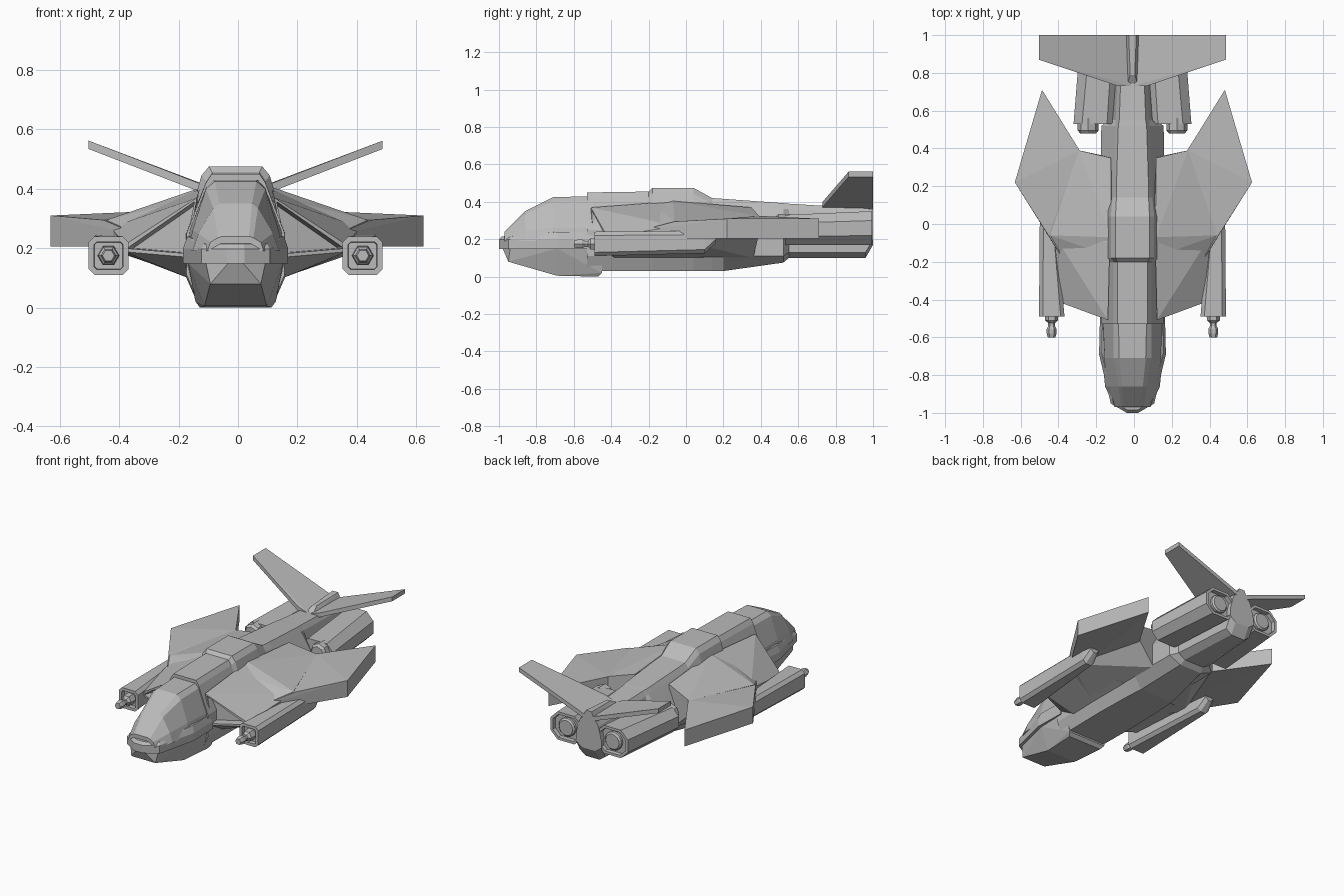
import bpy, bmesh, math
from mathutils import Vector, Matrix

cube = bpy.data.objects.get("Cube")
if cube:
    bpy.data.objects.remove(cube)

CX = -0.008  # shared centre line

hull_grey = bpy.data.materials.new("hull_grey")
hull_grey.use_nodes = True
hull_grey.diffuse_color = (0.5, 0.5, 0.5, 1)
bsdf = next(n for n in hull_grey.node_tree.nodes if n.type == 'BSDF_PRINCIPLED')
bsdf.inputs["Base Color"].default_value = (0.5, 0.5, 0.5, 1)


def finish(name, bm, mirror=False, cx=CX):
    bmesh.ops.recalc_face_normals(bm, faces=bm.faces[:])
    me = bpy.data.meshes.new(name)
    bm.to_mesh(me)
    bm.free()
    me.materials.append(hull_grey)
    ob = bpy.data.objects.new(name, me)
    ob.location.x = cx
    bpy.context.scene.collection.objects.link(ob)
    if mirror:
        mod = ob.modifiers.new("Mirror", 'MIRROR')
        mod.use_clip = False
        mod.use_mirror_merge = False
    return ob


def recess(bm, direction, rim, depth):
    """Sink the largest face that looks along the direction."""
    bm.normal_update()
    facing = [f for f in bm.faces if f.normal.dot(Vector(direction)) > 0.8]
    face = max(facing, key=lambda f: f.calc_area())
    bmesh.ops.inset_region(bm, faces=[face], thickness=rim, depth=0)
    shift = face.normal * -depth
    ring = bmesh.ops.inset_region(bm, faces=[face], thickness=0.002, depth=0)
    bmesh.ops.translate(bm, verts=face.verts[:], vec=shift)


def hull(name, pts, mirror=True, cx=CX, both=False, recesses=()):
    """Solid stretched around a few corner points."""
    bm = bmesh.new()
    if both:
        pts = pts + [(-x, y, z) for x, y, z in pts]
    for p in pts:
        bm.verts.new(p)
    res = bmesh.ops.convex_hull(bm, input=bm.verts[:])
    loose = [v for v in bm.verts if not v.link_faces]
    bmesh.ops.delete(bm, geom=loose, context='VERTS')
    bmesh.ops.dissolve_limit(bm, angle_limit=math.radians(2),
                             verts=bm.verts[:], edges=bm.edges[:])
    bmesh.ops.recalc_face_normals(bm, faces=bm.faces[:])
    for r in recesses:
        recess(bm, *r)
    return finish(name, bm, mirror, cx)


def loft(name, rows):
    """Symmetric body from (y, half section) rows, bottom to top."""
    bm = bmesh.new()
    rings = []
    for y, half in rows:
        full = half + [(-x, z) for x, z in reversed(half)]
        rings.append([bm.verts.new((x, y, z)) for x, z in full])
    n = len(rings[0])
    for a, b in zip(rings, rings[1:]):
        for i in range(n):
            j = (i + 1) % n
            bm.faces.new((a[i], a[j], b[j], b[i]))
    bm.faces.new(rings[0])
    bm.faces.new(rings[-1])
    return finish(name, bm)


def tube(name, x, z, stops, sides):
    """Turned part along y from (y, radius) stops, on both sides."""
    bm = bmesh.new()
    rings = []
    for y, r in stops:
        rings.append([bm.verts.new((x + r * math.cos(math.tau * i / sides), y,
                                    z + r * math.sin(math.tau * i / sides)))
                      for i in range(sides)])
    for a, b in zip(rings, rings[1:]):
        for i in range(sides):
            j = (i + 1) % sides
            bm.faces.new((a[i], a[j], b[j], b[i]))
    bm.faces.new(rings[0])
    bm.faces.new(rings[-1])
    return finish(name, bm, True)


def octagon(x0, x1, z0, z1, c, y):
    return [(x0 + c, y, z0), (x1 - c, y, z0), (x1, y, z0 + c), (x1, y, z1 - c),
            (x1 - c, y, z1), (x0 + c, y, z1), (x0, y, z1 - c), (x0, y, z0 + c)]


# Main fuselage: y, belly half width, belly z, side half width, shoulder, ridge, top z
body = []
for y, b, zb, w, s, t, zt in [
        (-0.53, .13, .03, .165, .10, .08, .45), (-0.20, .135, .03, .17, .10, .08, .455),
        (-0.18, .135, .03, .17, .115, .09, .475), (0.04, .13, .03, .17, .115, .09, .475),
        (0.14, .125, .03, .17, .105, .085, .42), (0.20, .12, .03, .17, .105, .085, .416),
        (0.52, .08, .075, .165, .09, .075, .393), (0.55, .07, .10, .12, .09, .07, .39),
        (0.96, .05, .10, .09, .07, .055, .365), (1.0, .05, .17, .09, .07, .055, .36)]:
    body.append((y, [(b, zb), (w, max(.11, zb + .03)), (w, .25), (s, zt - .03), (t, zt)]))
loft("fuselage", body)

# Cockpit canopy
loft("canopy", [
    (-0.97, [(.095, .19), (.085, .22), (.06, .235), (.045, .24)]),
    (-0.86, [(.145, .19), (.125, .25), (.075, .335), (.055, .35)]),
    (-0.71, [(.16, .19), (.145, .26), (.10, .40), (.07, .425)]),
    (-0.50, [(.165, .19), (.155, .26), (.10, .405), (.075, .43)])])

# Belt around the nose, bevelled on its upper edge
plan = [(.03, -1.0), (.115, -.95), (.177, -.69), (.172, -.49)]
hull("nose_belt", [(x, y, z) for x, y in plan for z in (.148, .198)]
     + [(x * .92, y * .985, .24 if y > -.8 else .215) for x, y in plan],
     mirror=False, both=True)

# Chin below the belt
hull("chin", [(.025, -.98, .15), (.10, -.94, .15), (.16, -.69, .15), (.165, -.45, .15),
              (.085, -.95, .08), (.105, -.69, .005), (.12, -.47, 0), (.135, -.45, .02)],
     mirror=False, both=True)

# Shoulders carrying the air intakes
front = [(.13, .37), (.18, .335), (.372, .212), (.372, .188), (.165, .17)]
hull("intake_shoulder", [(x, -.52 + (x - .1) * .37, z) for x, z in front]
     + [(.12, -.1, .40), (.32, -.25, .25), (.42, -.05, .27), (.42, -.05, .2),
        (.16, -.38, .10), (.16, .1, .10), (.12, .1, .39)],
     recesses=[((.3, -.94, 0), .016, .05)])

# Wings: sloping root and thick outer panel
hull("wing_root", [(.10, -.18, .38), (.12, -.07, .405), (.32, -.27, .24), (.44, -.06, .295),
                   (.29, .39, .325), (.12, .35, .37), (.15, -.2, .10), (.15, .36, .10),
                   (.29, .39, .23), (.44, -.06, .20), (.32, -.25, .19)], cx=-.003)
outline = [(.32, -.27, .24), (.45, -.06, .295), (.628, .22, .31), (.484, .71, .31),
           (.285, .39, .325)]
hull("wing_panel", outline + [(x, y, .205 if x > .3 else .22) for x, y, z in outline],
     cx=-.003)

# Gun pods with stepped barrels
hull("gun_pod", octagon(.36, .495, .11, .24, .02, -.49)
     + octagon(.40, .495, .12, .245, .02, -.15) + octagon(.41, .49, .125, .245, .02, .10)
     + octagon(.42, .48, .18, .245, .02, .16),
     recesses=[((0, -1, 0), .02, .025)])
tube("gun_barrel", .428, .175, [(-.44, .038), (-.51, .034), (-.525, .018), (-.54, .018),
                                (-.555, .026), (-.58, .026), (-.60, .02)], 6)

# Engine nacelles, front rotors and rear nozzles
hull("engine_nacelle", octagon(.09, .312, .17, .33, .045, .53)
     + octagon(.055, .275, .17, .35, .05, .995), recesses=[((0, 1, 0), .018, .025)])
tube("engine_intake", .235, .28, [(.56, .055), (.495, .055), (.48, .042)], 8)
tube("engine_nozzle", .165, .26, [(.94, .058), (.985, .058), (.995, .048)], 16)

# Swept V tail
fin = [(0, .73, .375), (.075, .73, .40), (.495, .87, .562), (.495, 1.0, .562), (0, 1.0, .375)]
hull("tail_fin", [(x, y, z + d) for x, y, z in fin for d in (0, -.028)])
hull("tail_ridge", [(.03, .73, .37), (.012, .79, .405), (.02, 1.0, .415), (.045, 1.0, .36)],
     mirror=False, both=True)
